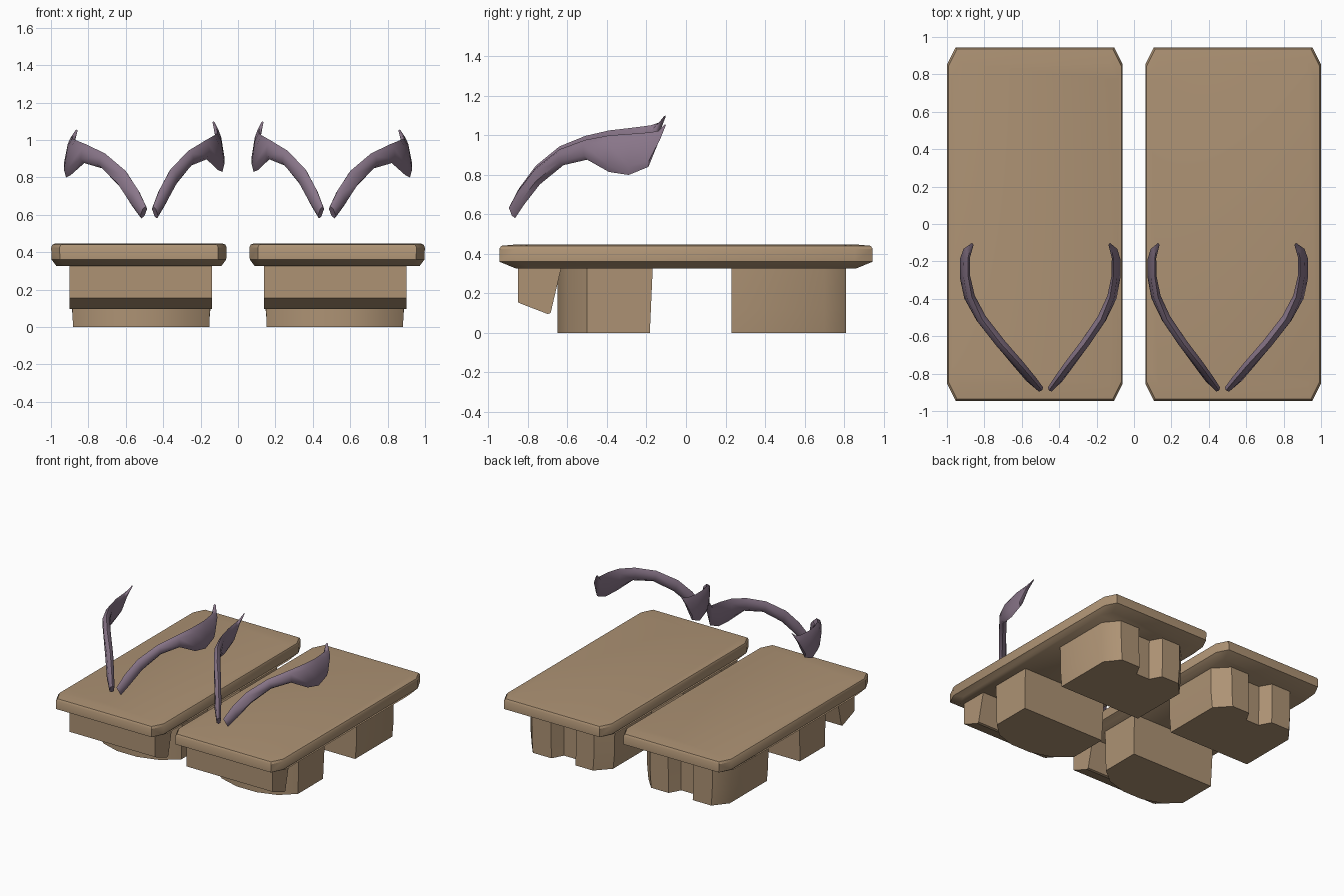
import bpy
import bmesh
from mathutils import Vector

if "Cube" in bpy.data.objects:
    bpy.data.objects.remove(bpy.data.objects["Cube"])


def material(name, colour):
    m = bpy.data.materials.new(name)
    m.diffuse_color = (*colour, 1)
    m.use_nodes = True
    m.node_tree.nodes["Principled BSDF"].inputs["Base Color"].default_value = m.diffuse_color
    return m


wood = material("wood", (0.42, 0.29, 0.175))
cloth = material("cloth", (0.25, 0.18, 0.25))


def loft(name, rings, mat, angle=0.6):
    """Skin a list of equal-length point rings and cap both ends."""
    bm = bmesh.new()
    loops = [[bm.verts.new(p) for p in r] for r in rings]
    n = len(loops[0])
    for a, b in zip(loops, loops[1:]):
        for i in range(n):
            j = (i + 1) % n
            bm.faces.new((a[i], a[j], b[j], b[i]))
    bm.faces.new(loops[0][::-1])
    bm.faces.new(loops[-1])
    bmesh.ops.recalc_face_normals(bm, faces=bm.faces)
    mesh = bpy.data.meshes.new(name)
    bm.to_mesh(mesh)
    bm.free()
    mesh.materials.append(mat)
    ob = bpy.data.objects.new(name, mesh)
    bpy.context.collection.objects.link(ob)
    bpy.ops.object.select_all(action='DESELECT')
    ob.select_set(True)
    bpy.context.view_layer.objects.active = ob
    bpy.ops.object.shade_smooth_by_angle(angle=angle)
    return ob


def octagon(hx, hy, z, cx=0.045, cy=0.09):
    q = [(hx, hy - cy), (hx - cx, hy), (-hx + cx, hy), (-hx, hy - cy)]
    q += [(-x, -y) for x, y in q]
    return [(x, y, z) for x, y in q]


# strap stations: lower edge (x, y, z), upper edge (x, y, z), half thickness
STRAP = [
    ((.045, -.865, .580), (.020, -.89, .645), .016),
    ((.095, -.82, .650), (.062, -.84, .735), .022),
    ((.160, -.74, .755), (.130, -.76, .840), .024),
    ((.255, -.62, .855), (.240, -.64, .935), .026),
    ((.350, -.50, .885), (.340, -.51, .985), .026),
    ((.420, -.39, .825), (.395, -.39, 1.010), .022),
    ((.447, -.29, .812), (.415, -.28, 1.020), .018),
    ((.450, -.19, .855), (.415, -.18, 1.030), .016),
    ((.430, -.14, .980), (.405, -.14, 1.040), .016),
    ((.400, -.115, 1.050), (.390, -.105, 1.075), .008),
]


def strap(name, cx, side, scale, lift):
    rings = []
    mids = [(Vector(a) + Vector(b)) / 2 for a, b, _ in STRAP]
    for i, (a, b, t) in enumerate(STRAP):
        d = mids[min(i + 1, len(mids) - 1)] - mids[max(i - 1, 0)]
        n = Vector((-d.y, d.x, 0)).normalized() * t
        a, b = Vector(a), Vector(b)
        ring = [a, a.lerp(b, .2) + n, a.lerp(b, .8) + n,
                b, a.lerp(b, .8) - n, a.lerp(b, .2) - n]
        rise = lift * i / (len(STRAP) - 1)
        rings.append([(cx + side * scale * p.x, p.y, p.z + rise) for p in ring])
    loft(name, rings, cloth, 1.0)


def sandal(tag, s):
    def at(pts):
        return [(s * (0.53 + x), y, z) for x, y, z in pts]

    # plank with clipped corners and bevelled edges
    loft(tag + "_plank", [at(r) for r in (
        octagon(.44, .86, .325), octagon(.467, .945, .36),
        octagon(.469, .945, .425), octagon(.462, .935, .44),
        octagon(.445, .86, .447))], wood)

    # front tooth, bowed forwards
    plan = [(-.385, -.18), (-.385, -.50), (-.26, -.60), (-.09, -.65),
            (.09, -.65), (.25, -.60), (.36, -.50), (.36, -.18)]
    loft(tag + "_front_tooth", [
        at([(x * .98, y + .005 * (y > -.3) - .008 * (y > -.3), z) for x, y in plan])
        if z == 0 else at([(x, y + .012 * (y > -.3), z) for x, y in plan])
        for z in (0, .335)], wood, 0.7)

    # sloping wedge under the toe
    side = [(-.85, .335), (-.85, .155), (-.83, .145), (-.70, .095),
            (-.685, .10), (-.63, .335)]
    loft(tag + "_toe_wedge",
         [at([(x, y, z) for y, z in side]) for x in (-.39, .37)], wood)

    # heel tooth, hollowed at the back
    plan = [(-.385, .23), (.36, .23), (.36, .70), (.27, .81), (.10, .81),
            (.05, .72), (-.07, .72), (-.12, .81), (-.28, .81), (-.385, .70)]
    loft(tag + "_heel_tooth",
         [at([(x * k, y, z) for x, y in plan])
          for z, k in ((0, .97), (.12, 1), (.335, 1.01))], wood, 0.7)

    # pair of straps
    strap(tag + "_outer_strap", s * .472, s, 1.0, -.02)
    strap(tag + "_inner_strap", s * .472, -s, .87, .025)


sandal("right", 1)
sandal("left", -1)
